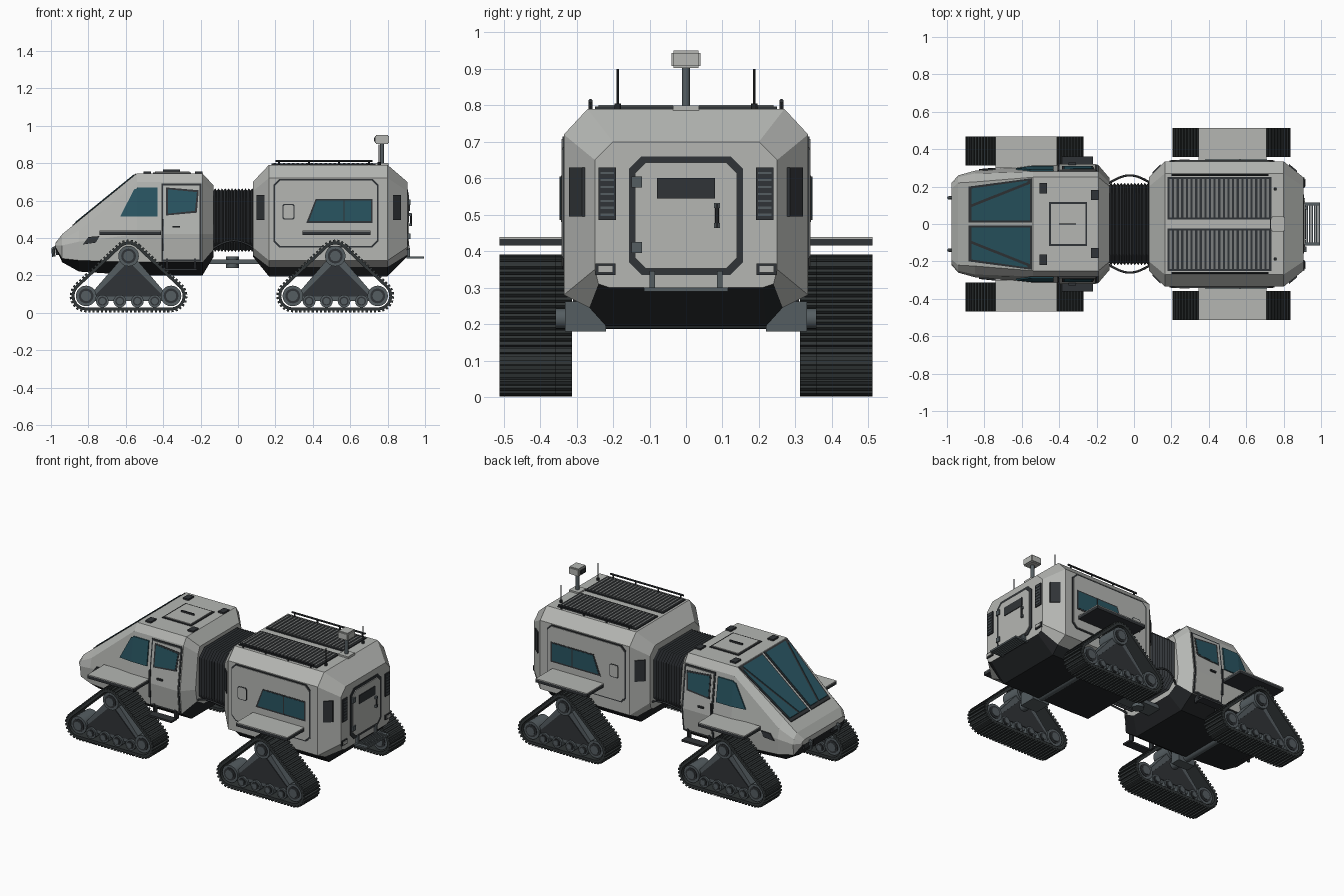
import bpy, bmesh
from math import sin, cos, atan2, pi, hypot
from mathutils import Vector, Matrix
from mathutils.bvhtree import BVHTree

cube = bpy.data.objects.get("Cube")
if cube:
    bpy.data.objects.remove(cube)


def material(name, r, g, b):
    m = bpy.data.materials.new(name)
    m.use_nodes = True
    m.diffuse_color = (r, g, b, 1)
    m.node_tree.nodes["Principled BSDF"].inputs["Base Color"].default_value = (r, g, b, 1)
    return m


HULL = material("hull grey", .46, .47, .45)
PANEL = material("panel grey", .38, .39, .375)
TRIM = material("dark trim", .03, .034, .038)
BELLY = material("belly black", .016, .018, .02)
RUBBER = material("track rubber", .03, .036, .037)
METAL = material("blue grey metal", .09, .11, .12)
GLASS = material("teal glass", .022, .09, .12)
SLAT = material("solar slat", .2, .21, .21)
round_parts = []


def make(name, bm, *mats):
    bmesh.ops.recalc_face_normals(bm, faces=bm.faces)
    me = bpy.data.meshes.new(name)
    bm.to_mesh(me)
    bm.free()
    for m in mats:
        me.materials.append(m)
    ob = bpy.data.objects.new(name, me)
    bpy.context.collection.objects.link(ob)
    return ob


def box(name, xs, ys, zs, mat, bevel=0):
    bm = bmesh.new()
    c = [(a[0] + a[1]) / 2 for a in (xs, ys, zs)]
    d = [abs(a[1] - a[0]) for a in (xs, ys, zs)]
    bmesh.ops.create_cube(bm, size=1, matrix=Matrix.Translation(c) @ Matrix.Diagonal((*d, 1)))
    if bevel:
        bmesh.ops.bevel(bm, geom=bm.edges[:], offset=bevel, segments=2, affect='EDGES')
    return make(name, bm, mat)


def rod(name, a, b, r, mat, sides=20):
    a, b = Vector(a), Vector(b)
    bm = bmesh.new()
    turn = (b - a).to_track_quat('Z', 'Y').to_matrix().to_4x4()
    bmesh.ops.create_cone(bm, cap_ends=True, segments=sides, radius1=r, radius2=r,
                          depth=(b - a).length, matrix=Matrix.Translation((a + b) / 2) @ turn)
    round_parts.append(make(name, bm, mat))


def prism(name, inner, outer, mat):
    bm = bmesh.new()
    a, b = ([bm.verts.new(p) for p in ring] for ring in (inner, outer))
    bm.faces.new(a)
    bm.faces.new(b)
    for i in range(len(a)):
        j = (i + 1) % len(a)
        bm.faces.new((a[i], a[j], b[j], b[i]))
    return make(name, bm, mat)


def loft(name, stations, mats, dark_base=False):
    """Skin mirrored half sections (y, z) placed along x; returns a ray tree."""
    bm = bmesh.new()
    rings = []
    for x, half in stations:
        pts = [(x, y, z) for y, z in half] + [(x, -y, z) for y, z in reversed(half)]
        rings.append([bm.verts.new(p) for p in pts])
    n = len(rings[0])
    for a, b in zip(rings, rings[1:]):
        for k in range(n):
            j = (k + 1) % n
            f = bm.faces.new((a[k], a[j], b[j], b[k]))
            f.material_index = int(dark_base and abs(k - n // 2 + 1) <= 1)
    bm.faces.new(rings[0])
    bm.faces.new(rings[-1])
    bm.normal_update()
    tree = BVHTree.FromBMesh(bm)
    make(name, bm, *mats)
    return tree


def decal(name, tree, pts, out, mat, t=.006):
    """Thin plate projected on a hull; out is the direction it faces."""
    out = Vector(out)
    inner, outer = [], []
    for u, v in pts:
        p = Vector((0, u, v)) if out.x else Vector((u, 0, v)) if out.y else Vector((u, v, 0))
        hit = tree.ray_cast(p + out * 2, -out)[0]
        if hit is None:
            return
        inner.append(hit - out * .01)
        outer.append(hit + out * t)
    prism(name, inner, outer, mat)


def octagon(u0, u1, v0, v1, c):
    return [(u0 + c, v0), (u1 - c, v0), (u1, v0 + c), (u1, v1 - c),
            (u1 - c, v1), (u0 + c, v1), (u0, v1 - c), (u0, v0 + c)]


def rect(u0, u1, v0, v1):
    return [(u0, v0), (u1, v0), (u1, v1), (u0, v1)]


# Hulls
main = [(.25, .745), (.28, .70), (.315, .42), (.3, .27), (.2, .2)]
cab = loft("cab_hull", [
    (-.975, [(.19, .375), (.21, .37), (.22, .36), (.21, .35), (.19, .345)]),
    (-.94, [(.22, .42), (.25, .39), (.26, .36), (.25, .29), (.19, .27)]),
    (-.85, [(.225, .493), (.27, .44), (.285, .38), (.28, .28), (.2, .22)]),
    (-.54, main), (-.19, main),
    (-.13, [(.2, .68), (.22, .64), (.245, .42), (.23, .34), (.16, .3)])], (HULL, BELLY), True)
mid = [(.27, .79), (.335, .72), (.335, .28), (.265, .245), (.22, .195)]
end = [(.2, .7), (.25, .65), (.25, .35), (.24, .31), (.21, .3)]
pod = loft("rear_hull", [(.08, end), (.165, mid), (.8, mid), (.905, end)], (HULL, BELLY), True)

# Bellows joint with hoses and hitch
folds = []
for i in range(27):
    g = .012 * (i % 2)
    folds.append((-.14 + i * .009, [(.17 - g, .665 - g), (.22 - g, .62 - g),
                                    (.22 - g, .37 + g), (.17 - g, .325 + g)]))
loft("bellows", folds, (TRIM,))
box("hitch_beam", (-.16, .12), (-.05, .05), (.26, .285), METAL)
rod("hitch_pivot", (-.03, 0, .24), (-.03, 0, .3), .035, METAL)
for s in (1, -1):
    cu = bpy.data.curves.new("side_hose", 'CURVE')
    cu.dimensions = '3D'
    cu.bevel_depth = .006
    cu.bevel_resolution = 1
    sp = cu.splines.new('POLY')
    sp.points.add(12)
    for i, p in enumerate(sp.points):
        w = sin(pi * i / 12)
        p.co = (-.14 + .235 * i / 12, s * (.215 + .045 * w), .34 + .045 * w, 1)
    cu.materials.append(TRIM)
    bpy.context.collection.objects.link(bpy.data.objects.new("side_hose", cu))

# Windshield: frame, inner pane and outer corner pane on each half
up = (0, 0, 1)
for s in (1, -1):
    def half(*pts):
        return [(x, s * y) for x, y in pts]
    decal("windshield_frame", cab, half((-.885, .008), (-.545, .008), (-.545, .245), (-.885, .2)), up, TRIM, .005)
    decal("windshield_pane", cab, half((-.87, .018), (-.555, .018), (-.555, .215), (-.87, .09)), up, GLASS, .009)
    decal("corner_pane", cab, half((-.87, .105), (-.57, .224), (-.57, .232), (-.87, .19)), up, GLASS, .009)
    for x, y in ((-.485, .19), (-.21, .155)):
        box("roof_lamp", (x - .02, x + .02), (s * (y - .028), s * (y + .028)), (.74, .755), TRIM)
    # Nose lamps and tow hooks
    box("headlamp", (-.972, -.93), (s * .09, s * .19), (.31, .35), TRIM)
    box("headlamp_lens", (-.977, -.94), (s * .105, s * .14), (.318, .342), METAL)
    rod("hook_arm", (-.94, s * .14, .37), (-.99, s * .14, .34), .009, METAL, 8)
    rod("hook_tip", (-.99, s * .14, .345), (-.985, s * .14, .3), .009, METAL, 8)
decal("roof_hatch_seam", cab, rect(-.455, -.25, -.118, .118), up, TRIM, .005)
decal("roof_hatch", cab, rect(-.445, -.26, -.108, .108), up, HULL, .0095)
box("roof_hatch_handle", (-.4, -.31), (-.004, .004), (.75, .765), TRIM)

# Side details of both modules
for s in (1, -1):
    out = (0, s, 0)
    decal("door_seam_upper", cab, rect(-.41, -.195, .42, .69), out, TRIM, .004)
    decal("door_seam_lower", cab, rect(-.41, -.195, .275, .42), out, TRIM, .004)
    decal("door_upper", cab, rect(-.4, -.205, .42, .68), out, HULL, .007)
    decal("door_lower", cab, rect(-.4, -.205, .285, .42), out, HULL, .007)
    decal("door_window_frame", cab, [(-.385, .52), (-.22, .535), (-.21, .655), (-.385, .67)], out, TRIM, .0085)
    decal("door_window", cab, [(-.375, .53), (-.23, .545), (-.22, .645), (-.375, .66)], out, GLASS, .0098)
    decal("quarter_window", cab, [(-.63, .515), (-.54, .515), (-.54, .665), (-.555, .66)], out, GLASS, .008)
    decal("quarter_window_rear", cab, rect(-.54, -.43, .515, .67), out, GLASS, .008)
    box("door_handle", (-.35, -.31), (s * .31, s * .328), (.455, .465), TRIM)
    box("door_hinge_post", (-.407, -.397), (s * .3, s * .325), (.33, .5), TRIM)
    decal("side_intake", cab, [(-.83, .365), (-.76, .375), (-.74, .41), (-.8, .405)], out, TRIM, .008)
    box("door_step", (-.39, -.22), (s * .305, s * .36), (.225, .237), TRIM)
    for x in (-.38, -.23):
        box("step_bracket", (x - .006, x + .006), (s * .28, s * .31), (.225, .29), TRIM)
    # Rear module wall panel, window and hatch
    decal("wall_seam", pod, octagon(.19, .75, .35, .715, .03), out, TRIM, .004)
    decal("wall_panel", pod, octagon(.198, .742, .358, .707, .028), out, HULL, .007)
    decal("wall_window_frame", pod, [(.365, .48), (.72, .48), (.72, .608), (.415, .608)], out, TRIM, .0085)
    decal("wall_window", pod, [(.38, .49), (.71, .49), (.71, .6), (.42, .6)], out, GLASS, .0098)
    box("window_bar", (.563, .569), (s * .33, s * .347), (.485, .605), TRIM)
    decal("small_hatch_seam", pod, octagon(.238, .302, .498, .582, .008), out, TRIM, .0085)
    decal("small_hatch", pod, octagon(.243, .297, .503, .577, .007), out, HULL, .0098)
    for x in (.12, .85):
        y = .31 if x > .5 else .298
        decal("side_vent", pod, rect(x - .022, x + .022, .495, .63), out, TRIM, .009)
    # Fenders
    for x0, x1, y0, y1 in ((.345, .708, .33, .512), (-.74, -.412, .3, .468)):
        box("fender", (x0, x1), (s * y0, s * y1), (.415, .434), TRIM)
        box("fender_top", (x0, x1), (s * y0, s * y1), (.434, .439), HULL)
    # Roof rails, solar panels and aerials
    rod("roof_rail", (.2, s * .262, .812), (.72, s * .262, .812), .006, TRIM, 8)
    for i in range(4):
        x = .22 + i * .16
        rod("rail_post", (x, s * .262, .78), (x, s * .262, .812), .005, TRIM, 8)
    box("solar_base", (.18, .735), (s * .025, s * .25), (.785, .797), TRIM)
    for i in range(22):
        x = .19 + i * .0247
        box("solar_slat", (x, x + .013), (s * .035, s * .24), (.797, .801), SLAT)
    rod("aerial", (.755, s * .187, .78), (.755, s * .187, .9), .003, TRIM, 6)
    rod("aerial_base", (.755, s * .187, .78), (.755, s * .187, .805), .009, TRIM, 10)

# Sensor mast
box("mast_base", (.735, .805), (-.035, .035), (.785, .8), HULL)
rod("mast", (.77, 0, .79), (.77, 0, .905), .011, METAL)
box("mast_head", (.733, .808), (-.04, .04), (.902, .95), HULL, .006)
box("mast_lens", (.728, .735), (-.025, .025), (.915, .938), TRIM)

# Rear end: door, vents, lamps and step
back = (1, 0, 0)
decal("rear_door_frame", pod, octagon(-.157, .157, .335, .66, .035), back, TRIM, .004)
decal("rear_door", pod, octagon(-.14, .14, .352, .643, .03), back, HULL, .0095)
box("rear_door_window", (.9, .919), (-.08, .08), (.545, .6), TRIM)
rod("rear_handle", (.925, .085, .465), (.925, .085, .53), .005, TRIM, 8)
for z in (.47, .525):
    box("handle_mount", (.905, .927), (.077, .093), (z - .007, z + .007), METAL)
for z in (.41, .59):
    box("rear_hinge", (.9, .922), (-.15, -.12), (z - .015, z + .015), METAL)
for s in (1, -1):
    box("rear_vent", (.88, .912), (s * .192, s * .24), (.485, .63), TRIM)
    for i in range(7):
        z = .497 + i * .019
        box("rear_vent_slat", (.9, .915), (s * .198, s * .234), (z, z + .006), METAL)
    box("tail_lamp_bezel", (.87, .912), (s * .193, s * .248), (.335, .366), TRIM)
    box("tail_lamp", (.87, .917), (s * .2, s * .241), (.341, .36), HULL)
    box("step_arm", (.89, .92), (s * .085, s * .1), (.295, .345), METAL)
    box("step_side", (.9, .995), (s * .1, s * .115), (.29, .3), METAL)
for i in range(7):
    x = .91 + i * .0128
    box("step_tread", (x, x + .008), (-.115, .115), (.289, .3), METAL)


def outline(cx, r, steps=8):
    """Rounded triangle (x, z) around the top sprocket and both end wheels."""
    c = [(cx, .303), (cx - .227, .09), (cx + .227, .09)]
    ang = []
    for (ax, az), (bx, bz) in zip(c, c[1:] + c[:1]):
        ang.append(atan2(ax - bx, bz - az))
    pts = []
    for i, (x, z) in enumerate(c):
        a0, a1 = ang[i - 1], ang[i]
        sweep = (a1 - a0) % (2 * pi)
        for k in range(steps + 1):
            a = a0 + sweep * k / steps
            pts.append((x + r * cos(a), z + r * sin(a)))
    return pts


def track(cx, y0, y1, s):
    ym = (y0 + y1) / 2
    # Belt
    bm = bmesh.new()
    loops = [[bm.verts.new((x, s * y, z)) for x, z in outline(cx, r)]
             for r, y in ((.078, y0), (.078, y1), (.062, y1), (.062, y0))]
    n = len(loops[0])
    for a, b in zip(loops, loops[1:] + loops[:1]):
        for i in range(n):
            j = (i + 1) % n
            bm.faces.new((a[i], a[j], b[j], b[i]))
    make("track_belt", bm, RUBBER)
    # Treads at an even pitch
    bm = bmesh.new()
    path = outline(cx, .081)
    pitch, due = .0222, 0
    for (ax, az), (bx, bz) in zip(path, path[1:] + path[:1]):
        length = hypot(bx - ax, bz - az)
        while due < length:
            t = due / length
            place = Matrix.Translation((ax + (bx - ax) * t, s * ym, az + (bz - az) * t))
            turn = Matrix.Rotation(atan2(az - bz, bx - ax), 4, 'Y')
            bmesh.ops.create_cube(bm, size=1, matrix=place @ turn @ Matrix.Diagonal((.012, y1 - y0, .014, 1)))
            due += pitch
        due -= length
    make("track_treads", bm, RUBBER)
    # Triangular frame and wheels
    for name, k, ya, yb, mat in (("track_frame", .034, y0 + .03, y1 - .03, METAL),
                                 ("frame_cover", -.012, y0 + .025, y1 - .025, TRIM)):
        tri = [(cx, .29 + k * 1.3), (cx - .2 - k, .08 - k * .5), (cx + .2 + k, .08 - k * .5)]
        prism(name, [(x, s * ya, z) for x, z in tri], [(x, s * yb, z) for x, z in tri], mat)
    for x, z, r in [(cx, .303, .055), (cx - .227, .09, .055), (cx + .227, .09, .055)] + \
            [(cx + d, .062, .034) for d in (-.14, -.047, .047, .14)]:
        for name, f, e, mat in (("wheel", 1, .012, METAL), ("wheel_rim", .72, .008, TRIM), ("wheel_hub", .5, .003, METAL)):
            rod(name, (x, s * (y0 + e), z), (x, s * (y1 - e), z), r * f, mat)


for cx, y0, y1 in ((.52, .357, .512), (-.585, .312, .468)):
    rod("axle", (cx, -y0 - .04, .215), (cx, y0 + .04, .215), .028, METAL)
    for s in (1, -1):
        track(cx, y0, y1, s)
        box("axle_mount", (cx - .06, cx + .06), (s * .22, s * (y0 - .025)), (.18, .262), METAL)

# Smooth the turned parts but keep their rims sharp
bpy.ops.object.select_all(action='DESELECT')
for ob in round_parts:
    ob.select_set(True)
bpy.context.view_layer.objects.active = round_parts[0]
bpy.ops.object.shade_smooth_by_angle()
